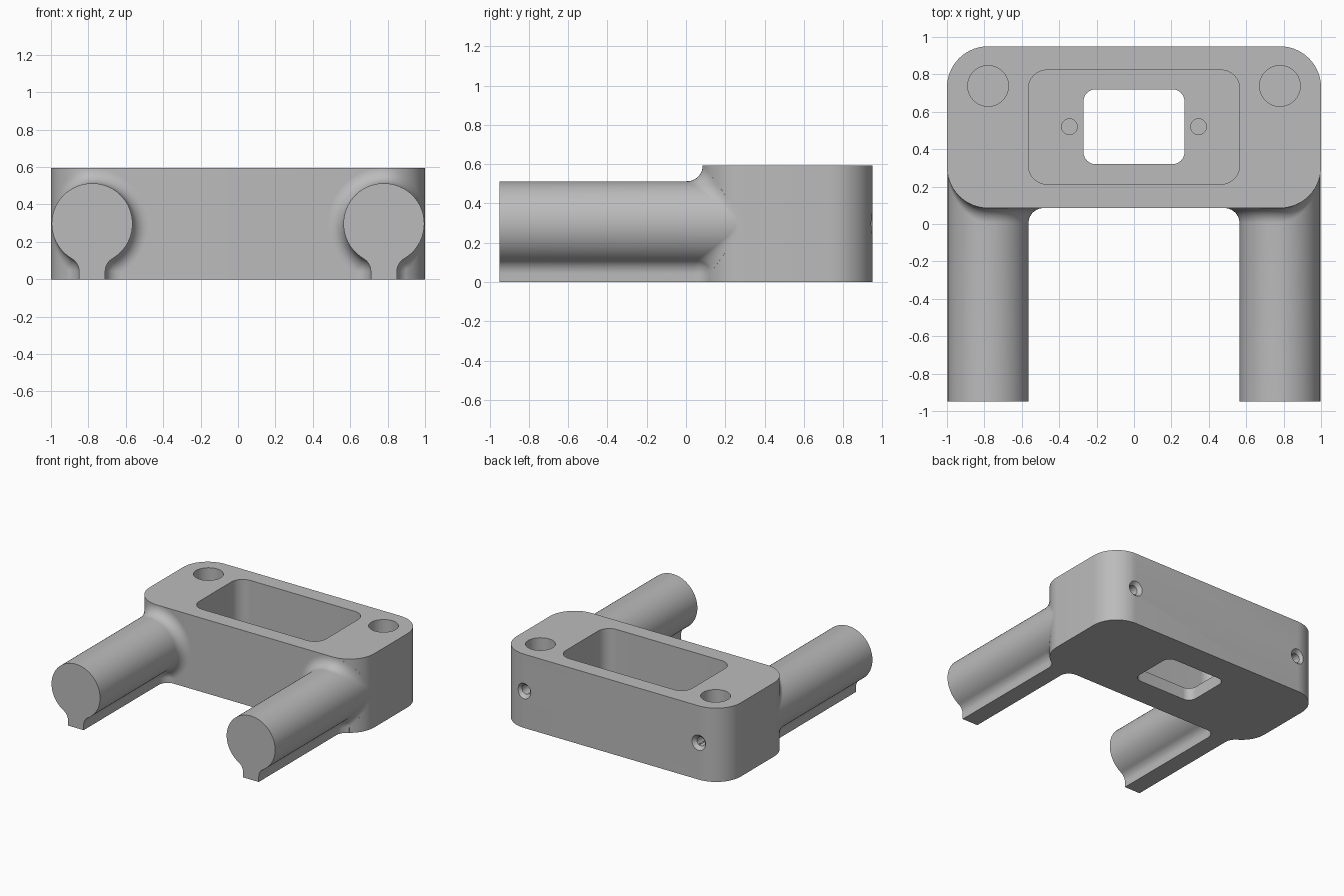
import bpy, bmesh, math
from mathutils import Vector, Matrix

if "Cube" in bpy.data.objects:
    bpy.data.objects.remove(bpy.data.objects["Cube"])

H = 0.594                      # body height
FRONT, BACK = 0.085, 0.95      # body depth range
CORNER = 0.22                  # body corner radius
ROD_X, ROD_Z, ROD_R = 0.78, 0.297, 0.216
NECK, FILLET = 0.07, 0.08      # neck half width, fillet radius

grey = bpy.data.materials.new("plain grey")
grey.use_nodes = True
grey.diffuse_color = (0.5, 0.5, 0.5, 1)
grey.node_tree.nodes["Principled BSDF"].inputs["Base Color"].default_value = (0.5, 0.5, 0.5, 1)


def finish(name, bm):
    bmesh.ops.remove_doubles(bm, verts=bm.verts, dist=1e-5)
    bmesh.ops.recalc_face_normals(bm, faces=bm.faces)
    mesh = bpy.data.meshes.new(name)
    bm.to_mesh(mesh)
    bm.free()
    mesh.materials.append(grey)
    obj = bpy.data.objects.new(name, mesh)
    bpy.context.collection.objects.link(obj)
    return obj


def select(obj):
    bpy.ops.object.select_all(action='DESELECT')
    obj.select_set(True)
    bpy.context.view_layer.objects.active = obj


def rounded_block(name, hx, y0, y1, z0, z1, r, steps=14):
    bm = bmesh.new()
    pts = []
    centres = [(hx - r, y1 - r), (r - hx, y1 - r), (r - hx, y0 + r), (hx - r, y0 + r)]
    for q, (cx, cy) in enumerate(centres):
        for i in range(steps + 1):
            a = math.pi / 2 * (q + i / steps)
            pts.append(bm.verts.new((cx + r * math.cos(a), cy + r * math.sin(a), z0)))
    face = bm.faces.new(pts)
    top = bmesh.ops.extrude_face_region(bm, geom=[face])["geom"]
    bmesh.ops.translate(bm, vec=(0, 0, z1 - z0),
                        verts=[v for v in top if isinstance(v, bmesh.types.BMVert)])
    return finish(name, bm)


def round_cutter(name, r_start, r_end, start, end):
    start, end = Vector(start), Vector(end)
    axis = end - start
    bm = bmesh.new()
    turn = axis.to_track_quat('Z', 'Y').to_matrix().to_4x4()
    bmesh.ops.create_cone(bm, cap_ends=True, segments=40, radius1=r_start, radius2=r_end,
                          depth=axis.length,
                          matrix=Matrix.Translation((start + end) / 2) @ turn)
    return finish(name, bm)


def cut(target, cutter):
    mod = target.modifiers.new("cut", 'BOOLEAN')
    mod.operation, mod.solver, mod.object = 'DIFFERENCE', 'EXACT', cutter
    select(target)
    bpy.ops.object.modifier_apply(modifier=mod.name)
    bpy.data.objects.remove(cutter)


# Body with stepped pocket and window
body = rounded_block("body", 1.0, FRONT, BACK, 0, H, CORNER)
cut(body, rounded_block("pocket_cutter", 0.565, 0.213, 0.823, 0.1, H + 0.1, 0.1))
cut(body, rounded_block("window_cutter", 0.27, 0.32, 0.72, -0.1, 0.2, 0.065))

# Pin holes, corner sockets and countersunk screw holes
for s in (-1, 1):
    cut(body, round_cutter("pin_cutter", 0.042, 0.042, (s * 0.345, 0.52, 0.04), (s * 0.345, 0.52, 0.2)))
    cut(body, round_cutter("socket_cutter", 0.109, 0.109, (s * ROD_X, 0.738, 0.1), (s * ROD_X, 0.738, H + 0.1)))
    cut(body, round_cutter("screw_cutter", 0.036, 0.036, (s * ROD_X, BACK + 0.05, ROD_Z), (s * ROD_X, 0.75, ROD_Z)))
    cut(body, round_cutter("countersink_cutter", 0.064, 0.034, (s * ROD_X, BACK + 0.002, ROD_Z), (s * ROD_X, BACK - 0.03, ROD_Z)))


# Keyhole-shaped rod section as (offset, outward normal) pairs
def rod_section():
    fx = NECK + FILLET
    dz = math.sqrt((ROD_R + FILLET) ** 2 - fx ** 2)
    fz = ROD_Z - dz
    tangent = math.atan2(dz, -fx)
    half = [((NECK, 0), (1, 0))]
    for i in range(11):
        a = math.pi + (tangent - math.pi) * i / 10
        c, d = math.cos(a), math.sin(a)
        half.append(((fx + FILLET * c, fz + FILLET * d), (-c, -d)))
    first = tangent - math.pi
    for i in range(1, 41):
        a = first + (math.pi / 2 - first) * i / 40
        c, d = math.cos(a), math.sin(a)
        half.append(((ROD_R * c, ROD_Z + ROD_R * d), (c, d)))
    other = [((-p[0], p[1]), (-n[0], n[1])) for p, n in half[:-1]]
    return half + other[::-1]


# Front wall position and normal at a given x, following the rounded corner
def wall(x):
    k = min(max((x - ROD_X) / CORNER, 0), 1)
    c = math.sqrt(1 - k * k)
    return FRONT + CORNER * (1 - c), Vector((k, -c, 0))


# Rod sweeps back and flares into the wall with a rolling fillet
def rod(name, side, steps=10):
    bm = bmesh.new()
    columns = []
    for (u, z), (nx, nz) in rod_section():
        x = ROD_X + u
        y, m = wall(x)
        n = Vector((nx, 0, nz))
        phi = math.acos(max(-1, min(1, n.dot(m))))
        t = FILLET * math.tan(phi / 2)
        along = n - n.dot(m) * m
        along = along.normalized() if along.length > 1e-4 else Vector()
        corner = Vector((x, y, z))
        a = corner - Vector((0, t, 0))
        b = corner + along * t
        b.x = min(b.x, 1.0)
        b.y = wall(b.x)[0]
        w = math.cos(phi / 2)
        path = [Vector((x, -0.95, z))]
        for i in range(steps + 1):
            s = i / steps
            k0, k1, k2 = (1 - s) ** 2, 2 * s * (1 - s) * w, s * s
            path.append((a * k0 + corner * k1 + b * k2) / (k0 + k1 + k2))
        path.append(path[-1] + Vector((0, 0.015, 0)))
        columns.append([bm.verts.new((side * p.x, p.y, max(p.z, 0))) for p in path])
    for left, right in zip(columns, columns[1:] + columns[:1]):
        for i in range(len(left) - 1):
            bm.faces.new((left[i], right[i], right[i + 1], left[i + 1]))
    bm.faces.new([c[0] for c in columns])
    bm.faces.new([c[-1] for c in columns])
    return finish(name, bm)


parts = [body, rod("left_rod", 1), rod("right_rod", -1)]
for part in parts:
    select(part)
    bpy.ops.object.shade_smooth_by_angle(angle=math.radians(30))
